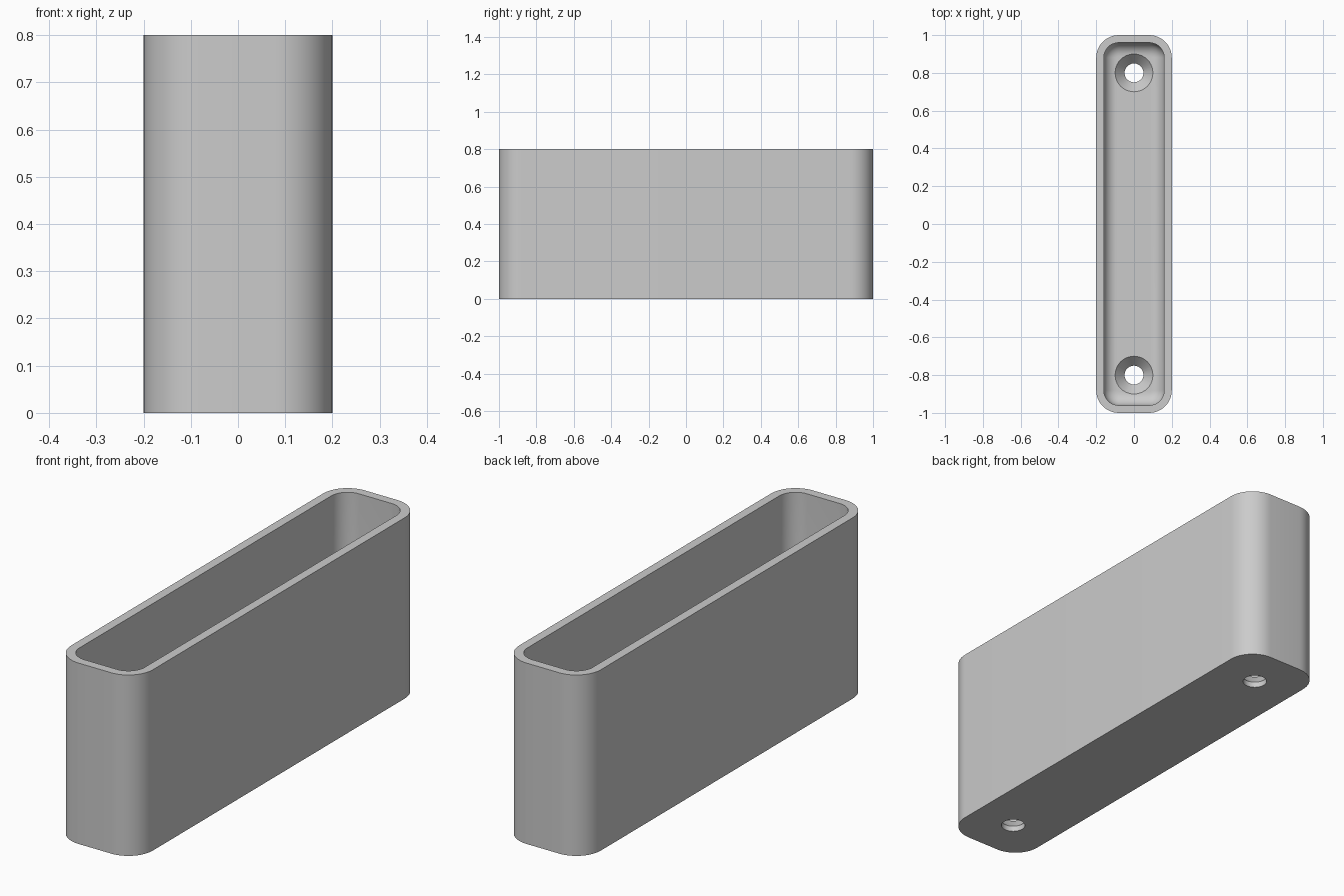
import bpy
import bmesh
from math import sin, cos, pi, radians

cube = bpy.data.objects.get("Cube")
if cube:
    bpy.data.objects.remove(cube)

HX, HY, HEIGHT = 0.2, 1.0, 0.8      # half width, half length, height
CORNER, WALL, FLOOR = 0.12, 0.04, 0.08
FILLET, ARC = 0.07, 12

grey = bpy.data.materials.new("plain grey")
grey.use_nodes = True
grey.diffuse_color = (0.6, 0.6, 0.6, 1)
grey.node_tree.nodes["Principled BSDF"].inputs["Base Color"].default_value = (0.6, 0.6, 0.6, 1)


def ring(bm, inset, z):
    """Rounded rectangle of vertices, offset inward by inset."""
    r = CORNER - inset
    verts = []
    for quarter, (sx, sy) in enumerate([(1, 1), (-1, 1), (-1, -1), (1, -1)]):
        for i in range(ARC + 1):
            a = (quarter + i / ARC) * pi / 2
            verts.append(bm.verts.new((sx * (HX - CORNER) + r * cos(a),
                                       sy * (HY - CORNER) + r * sin(a), z)))
    return verts


def loft(name, make_rings):
    """Skin a stack of rings and close both ends."""
    bm = bmesh.new()
    rings = make_rings(bm)
    for low, high in zip(rings, rings[1:]):
        n = len(low)
        for i in range(n):
            j = (i + 1) % n
            bm.faces.new((low[i], low[j], high[j], high[i]))
    bm.faces.new(rings[0][::-1])
    bm.faces.new(rings[-1])
    bmesh.ops.recalc_face_normals(bm, faces=bm.faces)
    mesh = bpy.data.meshes.new(name)
    bm.to_mesh(mesh)
    bm.free()
    mesh.materials.append(grey)
    obj = bpy.data.objects.new(name, mesh)
    bpy.context.collection.objects.link(obj)
    return obj


def tray_rings(bm):
    # Outer wall, rim, inner wall, then the rounded edge down to the floor
    rings = [ring(bm, 0, 0), ring(bm, 0, HEIGHT), ring(bm, WALL, HEIGHT)]
    for i in range(9):
        a = i / 8 * pi / 2
        rings.append(ring(bm, WALL + FILLET * (1 - cos(a)), FLOOR + FILLET * (1 - sin(a))))
    return rings


def screw_rings(y):
    # Straight shaft, countersink cone, clearance above
    profile = [(0.05, -0.1), (0.05, 0.025), (0.1, FLOOR), (0.1, 0.2)]

    def make(bm):
        return [[bm.verts.new((r * cos(2 * pi * i / 40), y + r * sin(2 * pi * i / 40), z))
                 for i in range(40)] for r, z in profile]
    return make


tray = loft("tray_body", tray_rings)
bpy.context.view_layer.objects.active = tray
tray.select_set(True)

# Countersunk screw holes at both ends
for y in (-0.8, 0.8):
    cutter = loft("screw_hole_cutter", screw_rings(y))
    cutter.hide_render = True
    cut = tray.modifiers.new("screw_hole", 'BOOLEAN')
    cut.operation = 'DIFFERENCE'
    cut.solver = 'EXACT'
    cut.object = cutter
    bpy.ops.object.modifier_apply(modifier=cut.name)
    bpy.data.objects.remove(cutter)

bpy.ops.object.shade_smooth_by_angle(angle=radians(30))
